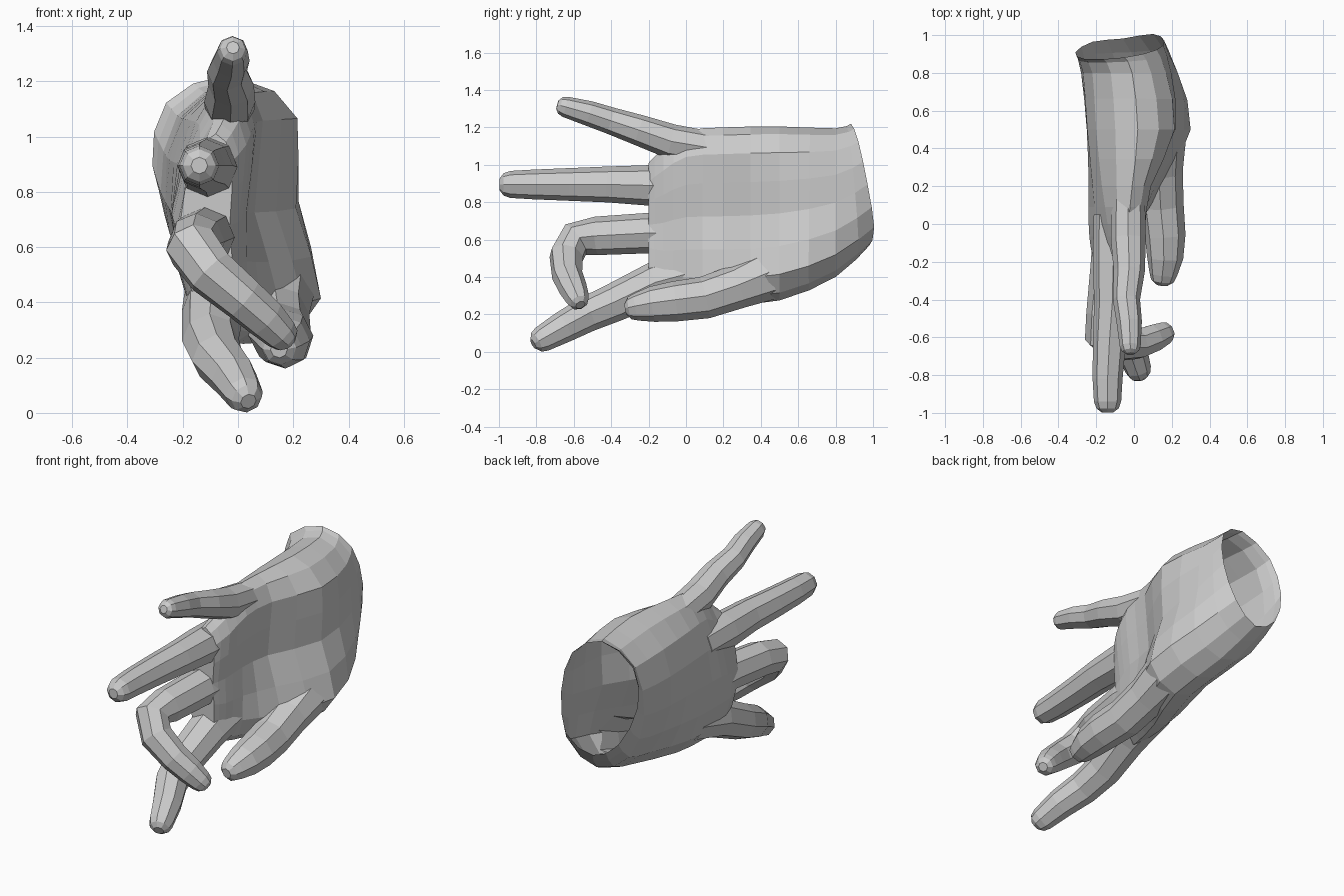
import bpy, bmesh
from math import tau
from mathutils import Vector, Quaternion

if "Cube" in bpy.data.objects:
    bpy.data.objects.remove(bpy.data.objects["Cube"])


def make_object(name, rings):
    """Loft closed rings of equal length into a capped solid."""
    bm = bmesh.new()
    loops = [[bm.verts.new(p) for p in ring] for ring in rings]
    n = len(loops[0])
    for a, b in zip(loops, loops[1:]):
        for i in range(n):
            j = (i + 1) % n
            bm.faces.new((a[i], a[j], b[j], b[i]))
    bm.faces.new(loops[0])
    bm.faces.new(loops[-1])
    bmesh.ops.recalc_face_normals(bm, faces=bm.faces[:])
    mesh = bpy.data.meshes.new(name)
    bm.to_mesh(mesh)
    bm.free()
    obj = bpy.data.objects.new(name, mesh)
    bpy.context.collection.objects.link(obj)
    return obj


def midpoint(a, b, c, d):
    return (b + c) * 0.5625 - (a + d) * 0.0625


def refine_ring(ring):
    n = len(ring)
    out = []
    for i in range(n):
        out += [ring[i], midpoint(ring[i - 1], ring[i], ring[(i + 1) % n], ring[(i + 2) % n])]
    return out


def refine_loft(rings):
    last = len(rings) - 1
    out = []
    for i in range(last):
        quad = (rings[max(i - 1, 0)], rings[i], rings[i + 1], rings[min(i + 2, last)])
        out += [rings[i], [midpoint(*p) for p in zip(*quad)]]
    return out + [rings[last]]


def finger(name, path, sides=8):
    """Tube along (x, y, z, radius) points with a rounded tip."""
    pts = [Vector(p[:3]) for p in path]
    rad = [p[3] * 1.03 for p in path]
    tip, r = pts[-1], rad[-1]
    end = (pts[-1] - pts[-2]).normalized()
    for step, scale in ((0.5, 0.82), (0.8, 0.42)):
        pts.append(tip + end * r * step)
        rad.append(r * scale)
    tangent = (pts[1] - pts[0]).normalized()
    u = tangent.orthogonal().normalized()
    rings = []
    for i, p in enumerate(pts):
        new = (pts[min(i + 1, len(pts) - 1)] - pts[max(i - 1, 0)]).normalized()
        u = tangent.rotation_difference(new) @ u
        tangent = new
        rings.append([p + (Quaternion(tangent, tau * k / sides) @ u) * rad[i]
                      for k in range(sides)])
    return make_object(name, rings)


# Palm sections: y, z low, z high, x low, x high, three back x, three palm x
sections = [
    (-.20, .35, 1.01, -.09, -.08, -.17, -.21, -.16, -.02, -.03, -.02),
    (-.12, .29, 1.09, -.08, -.04, -.18, -.23, -.14, .00, .00, .03),
    (.00, .26, 1.18, -.04, -.03, -.18, -.24, -.14, .03, .03, .06),
    (.20, .25, 1.20, .02, -.01, -.17, -.24, -.17, .15, .06, .09),
    (.50, .275, 1.205, .12, .02, -.11, -.25, -.20, .30, .21, .215),
    (.80, .40, 1.195, .04, -.01, -.18, -.28, -.22, .23, .205, .17),
    (.94, .57, 1.22, -.06, -.05, -.22, -.31, -.26, .10, .16, .12),
]
rings = []
for y, z0, z1, x0, x1, b1, b2, b3, p1, p2, p3 in sections:
    ring = []
    for x, f in ((x0, 0), (p1, .15), (p2, .5), (p3, .85), (x1, 1), (b3, .85), (b2, .5), (b1, .15)):
        z = z0 + (z1 - z0) * f
        slant = .19 * (.9 - z) + .13 * (x + .07) if y > .9 else 0
        if z < .6:
            slant *= .65
        ring.append(Vector((x, y + slant, z)))
    rings.append(refine_ring(ring))
rim = rings[-1]
hand = make_object("hand", refine_loft(rings))

# Digits
digits = {
    "little_finger": [(-.03, .16, 1.085, .085), (-.03, -.08, 1.125, .09), (-.025, -.25, 1.185, .08),
                      (-.04, -.40, 1.235, .07), (-.025, -.52, 1.275, .065), (-.02, -.645, 1.31, .054)],
    "ring_finger": [(-.11, .05, .89, .10), (-.11, -.20, .89, .105), (-.115, -.42, .895, .093),
                    (-.13, -.62, .895, .085), (-.14, -.82, .895, .077), (-.14, -.94, .895, .07)],
    "middle_finger": [(-.11, .05, .63, .10), (-.12, -.20, .635, .105), (-.15, -.48, .62, .10),
                      (-.165, -.59, .60, .095), (-.10, -.64, .51, .09), (.02, -.635, .41, .08),
                      (.10, -.605, .34, .074), (.155, -.58, .285, .062)],
    "index_finger": [(-.08, .10, .44, .11), (-.09, -.16, .37, .11), (-.10, -.38, .265, .10),
                     (-.075, -.53, .20, .092), (-.015, -.66, .13, .082), (.022, -.77, .068, .068)],
    "thumb": [(.12, .60, .51, .15), (.135, .43, .41, .135), (.14, .28, .35, .115),
              (.15, .10, .29, .11), (.165, -.06, .27, .105), (.165, -.18, .255, .093),
              (.155, -.265, .24, .072)],
}
bpy.context.view_layer.objects.active = hand
for name, path in digits.items():
    digit = finger(name, path)
    mod = hand.modifiers.new(name, 'BOOLEAN')
    mod.operation = 'UNION'
    mod.solver = 'EXACT'
    mod.object = digit
    bpy.ops.object.modifier_apply(modifier=name)
    bpy.data.objects.remove(digit)

# Open wrist: remove only faces spanned by the rim
bm = bmesh.new()
bm.from_mesh(hand.data)
on_rim = {v for v in bm.verts if min((v.co - p).length for p in rim) < 1e-4}
cap = [f for f in bm.faces if all(v in on_rim for v in f.verts)]
bmesh.ops.delete(bm, geom=cap, context='FACES')
bm.to_mesh(hand.data)
bm.free()
